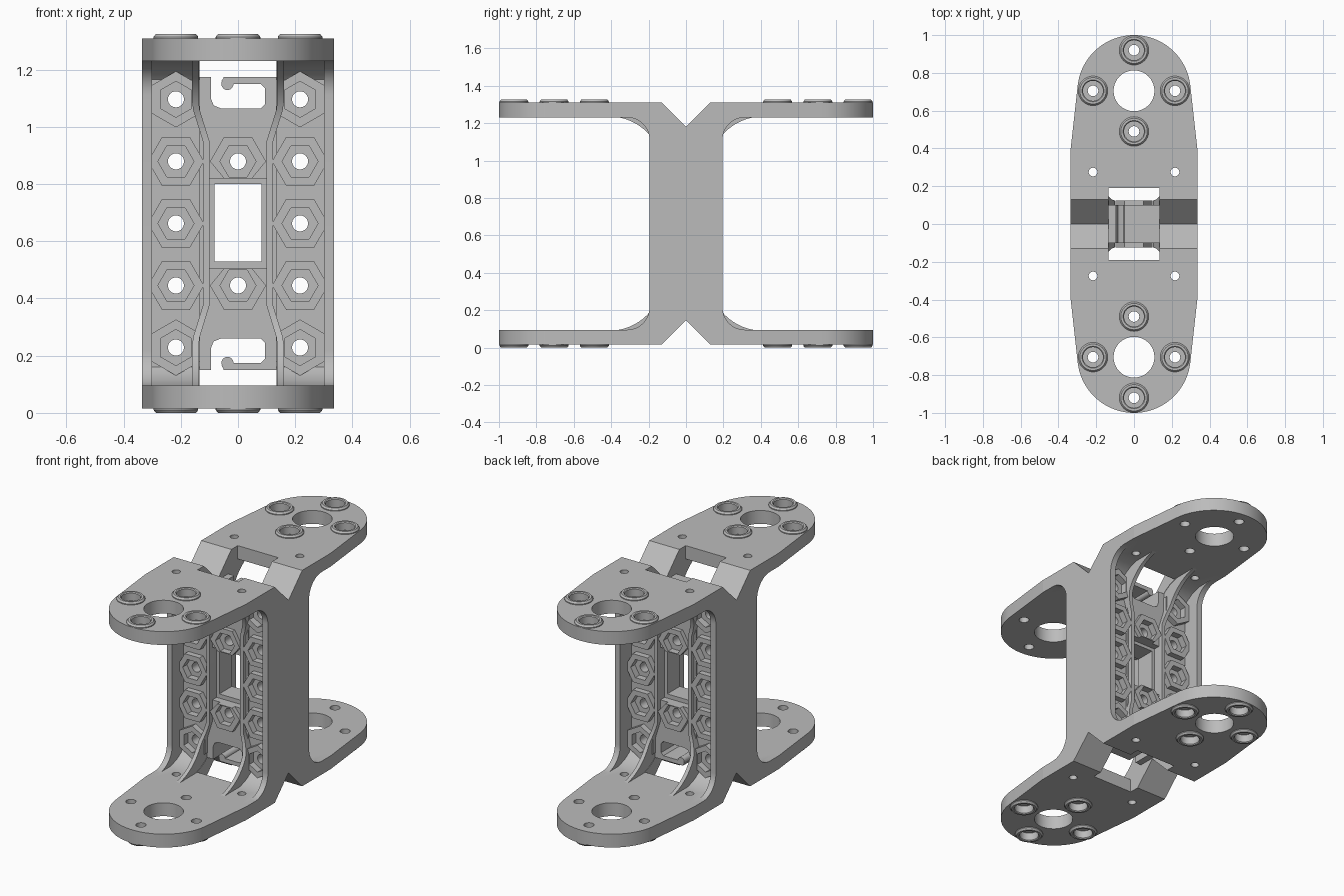
import bpy, bmesh
from math import sin, cos, pi, radians
from mathutils import Vector

if "Cube" in bpy.data.objects:
    bpy.data.objects.remove(bpy.data.objects["Cube"])

MID = 0.6625          # mirror height of the bracket
TOP, UNDER = 1.31, 1.23   # faces of the upper plate
PITCH = 0.217         # fastener spacing
SIGNS = (-1, 1)

grey = bpy.data.materials.new("plain_grey")
grey.use_nodes = True
grey.diffuse_color = (0.5, 0.5, 0.5, 1)
grey.node_tree.nodes["Principled BSDF"].inputs["Base Color"].default_value = (0.5, 0.5, 0.5, 1)
parts = []


def flip(z):
    return 2 * MID - z


def prism(bm, outline, axis, lo, hi):
    """Extrude a 2D outline along an axis."""
    place = {"X": lambda a, b, c: (c, a, b),
             "Y": lambda a, b, c: (a, c, b),
             "Z": lambda a, b, c: (a, b, c)}[axis]
    low = [bm.verts.new(place(a, b, lo)) for a, b in outline]
    high = [bm.verts.new(place(a, b, hi)) for a, b in outline]
    bm.faces.new(low)
    bm.faces.new(high[::-1])
    n = len(outline)
    for i in range(n):
        j = (i + 1) % n
        bm.faces.new((low[i], low[j], high[j], high[i]))


def ngon(cx, cy, r, n=40, turn=0.0):
    return [(cx + r * cos(turn + 2 * pi * i / n), cy + r * sin(turn + 2 * pi * i / n))
            for i in range(n)]


def rect(a0, a1, b0, b1):
    return [(a0, b0), (a1, b0), (a1, b1), (a0, b1)]


def finish(name, bm, cutter=False):
    bmesh.ops.recalc_face_normals(bm, faces=bm.faces)
    mesh = bpy.data.meshes.new(name)
    bm.to_mesh(mesh)
    bm.free()
    mesh.materials.append(grey)
    obj = bpy.data.objects.new(name, mesh)
    bpy.context.collection.objects.link(obj)
    obj.hide_render = cutter
    if not cutter:
        parts.append(obj)
    return obj


def cut(obj, cutters):
    for c in cutters:
        mod = obj.modifiers.new("cut", "BOOLEAN")
        mod.operation, mod.solver, mod.object = "DIFFERENCE", "EXACT", c
    graph = bpy.context.evaluated_depsgraph_get()
    mesh = bpy.data.meshes.new_from_object(obj.evaluated_get(graph))
    obj.modifiers.clear()
    obj.data = mesh


def cutter(name, prisms):
    bm = bmesh.new()
    for p in prisms:
        prism(bm, *p)
    return finish(name, bm, True)


# Fastener layout: (x, z, hexagon turn) on the web, (x, y) on the plates
nuts = [(s * PITCH, MID + k * PITCH, pi / 6 if abs(k) == 2 else 0)
        for s in SIGNS for k in range(-2, 3)]
nuts += [(0, MID + s * PITCH, 0) for s in SIGNS]
screws = [(x, s * y) for s in SIGNS
          for x, y in ((0, 0.92), (0, 0.49), (PITCH, 0.705), (-PITCH, 0.705))]

# Cutters
nut_pockets = cutter("nut_pocket_cutter", [
    (ngon(x, z, 0.063, 6, t), "Y", *sorted((s * 0.085, s * 0.2)))
    for x, z, t in nuts for s in SIGNS])
web_holes = cutter("web_hole_cutter", [
    (ngon(x, z, 0.028), "Y", -0.3, 0.3) for x, z, t in nuts])
plate_holes = cutter("plate_hole_cutter", [
    (ngon(x, y, 0.028), "Z", -0.2, 1.6) for x, y in screws] + [
    (ngon(0, s * 0.705, 0.108, 64), "Z", -0.2, 1.6) for s in SIGNS])
counterbores = cutter("counterbore_cutter", [
    (ngon(x, y, 0.053), "Z", lo, hi) for x, y in screws
    for lo, hi in ((1.275, 1.5), (-0.2, 0.05))])
pin_holes = cutter("pin_hole_cutter", [
    (ngon(sx * PITCH, sy * 0.275, 0.023), "Z", -0.2, 1.6) for sx in SIGNS for sy in SIGNS])
window = cutter("window_cutter", [(rect(-0.082, 0.082, 0.53, 0.8), "Y", -0.3, 0.3)])
recess = cutter("recess_cutter", [
    (rect(-0.1, 0.1, 0.505, 0.82), "Y", *sorted((s * 0.06, s * 0.3))) for s in SIGNS])
slot = [(-0.095, 1.25), (-0.095, 1.1), (-0.085, 1.075), (-0.06, 1.065), (0.08, 1.065),
        (0.095, 1.08), (0.095, 1.135), (0.08, 1.15), (-0.035, 1.15), (-0.058, 1.16),
        (-0.05, 1.172), (-0.05, 1.25)]
slots = cutter("hook_slot_cutter", [
    (slot, "Y", -0.3, 0.3), ([(x, flip(z)) for x, z in slot], "Y", -0.3, 0.3)])


# Side walls and columns: one I-section with V notches, different web depths
def i_section(curve):
    quarter = [(0.13, TOP), (0.4, TOP), (0.4, UNDER)] + curve
    right = quarter + [(y, flip(z)) for y, z in quarter[::-1]]
    left = [(-y, z) for y, z in right[::-1]]
    return right + [(0, flip(1.18))] + left + [(0, 1.18)]


wall_curve = [(0.315 - 0.12 * sin(a), 1.11 + 0.12 * cos(a))
              for a in (pi / 2 * i / 12 for i in range(13))]
column_curve = [(0.21, UNDER), (0.15, 1.21), (0.11, 1.185), (0.09, 1.165)]
for side, s in (("left", 1), ("right", -1)):
    bm = bmesh.new()
    prism(bm, i_section(wall_curve), "X", *sorted((s * 0.3, s * 0.335)))
    finish(side + "_wall", bm)
    bm = bmesh.new()
    prism(bm, i_section(column_curve), "X", *sorted((s * 0.135, s * 0.3)))
    cut(finish(side + "_column", bm), [nut_pockets, web_holes, pin_holes])

# Centre web with window, recess and hooked slots
bm = bmesh.new()
prism(bm, rect(-0.135, 0.135, flip(1.175), 1.175), "Y", -0.1, 0.1)
cut(finish("centre_web", bm), [recess, window, slots, nut_pockets, web_holes])
bm = bmesh.new()
for z in (1.15, flip(1.15)):
    prism(bm, ngon(-0.037, z, 0.021, 24), "Y", -0.1, 0.1)
finish("hook_tips", bm)

# Nut bosses on both faces, the centre ones trimmed by the recess
bm = bmesh.new()
for x, z, t in nuts:
    outline = ngon(x, z, 0.098, 6, t)
    if x == 0:
        outline = [(max(-0.1, min(0.1, a)),
                    max(b, 0.82) if z > MID else min(b, 0.505)) for a, b in outline]
    for s in SIGNS:
        prism(bm, outline, "Y", *sorted((s * 0.088, s * 0.125)))
cut(finish("nut_bosses", bm), [nut_pockets, web_holes])


# Curved ribs flaring out to the plates
def rib(bm, sx, sy):
    upper = []
    for i in range(17):
        a = pi / 2 * i / 16
        z, depth = 0.95 + 0.285 * sin(a), 0.41 - 0.285 * cos(a)
        x = 0.1 + 0.037 * min(1, max(0, (z - 0.95) / 0.12))
        upper.append((x, depth, z))
    rings = [(x, d, flip(z)) for x, d, z in upper[::-1]] + upper
    loops = [[bm.verts.new((sx * px, sy * py, z)) for px, py in
              rect(x, x + 0.023, 0.08, d)] for x, d, z in rings]
    bm.faces.new(loops[0])
    bm.faces.new(loops[-1][::-1])
    for low, high in zip(loops, loops[1:]):
        for i in range(4):
            j = (i + 1) % 4
            bm.faces.new((low[i], low[j], high[j], high[i]))


bm = bmesh.new()
for sx in SIGNS:
    for sy in SIGNS:
        rib(bm, sx, sy)
finish("ribs", bm)

# Rounded plates at both ends, front and back
arc = [(0.3 * cos(a), 0.7 + 0.3 * sin(a)) for a in (radians(8 + 164 * i / 48) for i in range(49))]
outline = ([(-0.135, 0.4), (-0.135, 0.19), (0.135, 0.19), (0.135, 0.4), (0.335, 0.4)]
           + arc + [(-0.335, 0.4)])
for face, s in (("front", -1), ("back", 1)):
    for level, lo, hi in (("upper", UNDER, TOP), ("lower", flip(TOP), flip(UNDER))):
        bm = bmesh.new()
        prism(bm, [(x, s * y) for x, y in outline], "Z", lo, hi)
        cut(finish(face + "_" + level + "_plate", bm), [plate_holes, counterbores])

# Raised screw collars
collar = [(0.053, 1.3), (0.053, 1.32), (0.058, 1.325), (0.07, 1.325), (0.078, 1.315), (0.078, 1.3)]
bm = bmesh.new()
for x, y in screws:
    for mirror in (False, True):
        loops = [[bm.verts.new((px, py, flip(z) if mirror else z)) for px, py in ngon(x, y, r)]
                 for r, z in collar]
        for a, b in zip(loops, loops[1:] + loops[:1]):
            for i in range(len(a)):
                j = (i + 1) % len(a)
                bm.faces.new((a[i], a[j], b[j], b[i]))
finish("screw_collars", bm)

# Remove the cutters and shade the curved faces smoothly
for c in (nut_pockets, web_holes, plate_holes, counterbores, pin_holes, window, recess, slots):
    bpy.data.objects.remove(c)
for obj in parts:
    bpy.ops.object.select_all(action="DESELECT")
    obj.select_set(True)
    bpy.context.view_layer.objects.active = obj
    bpy.ops.object.shade_smooth_by_angle(angle=radians(30))
